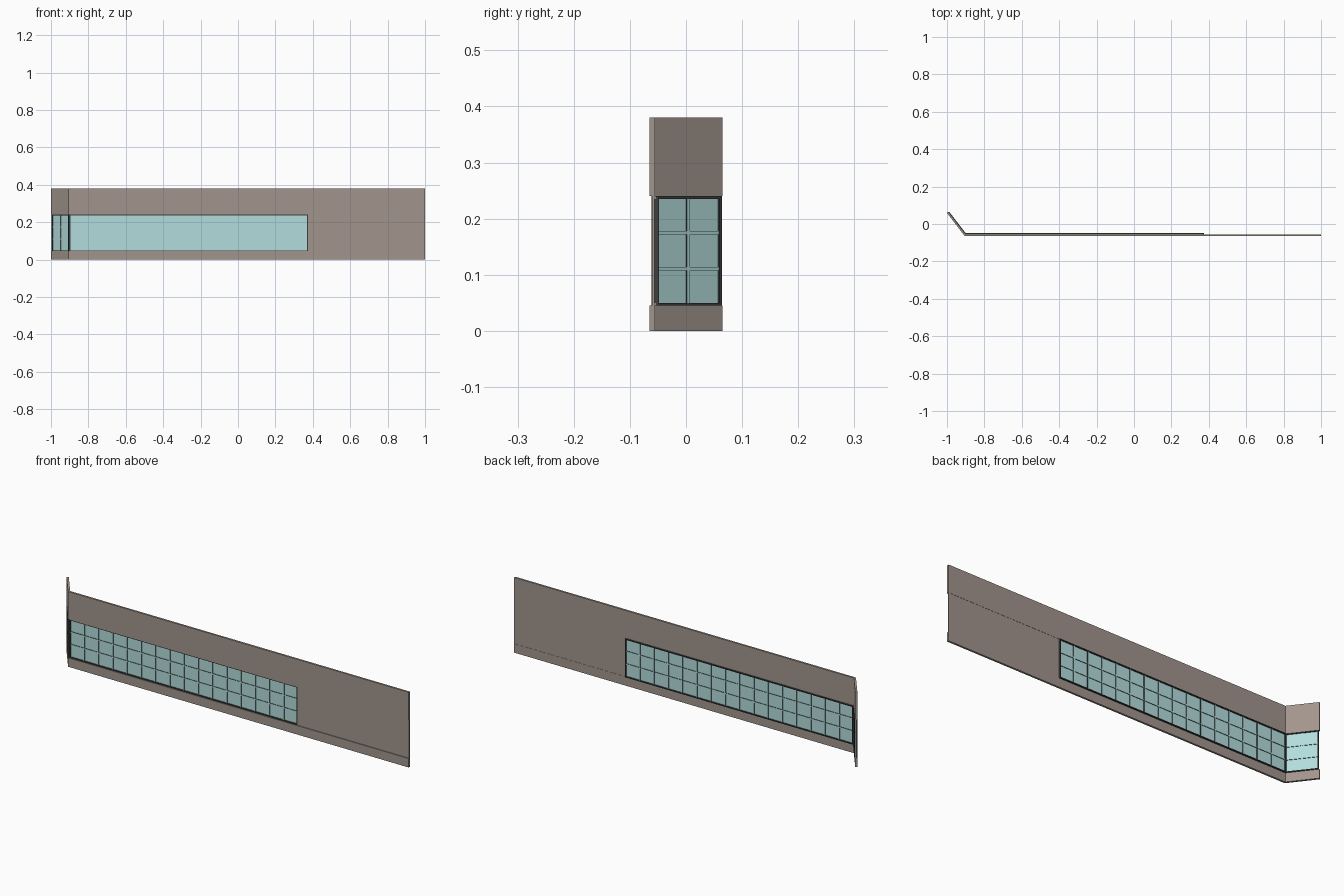
import bpy, bmesh, math
from mathutils import Vector, Matrix

if "Cube" in bpy.data.objects:
    bpy.data.objects.remove(bpy.data.objects["Cube"])


def material(name, rgb):
    m = bpy.data.materials.new(name)
    m.diffuse_color = (*rgb, 1)
    m.use_nodes = True
    m.node_tree.nodes["Principled BSDF"].inputs["Base Color"].default_value = m.diffuse_color
    return m


STONE = material("warm grey wall", (0.36, 0.30, 0.265))
GLASS = material("pale teal glass", (0.45, 0.72, 0.72))
DARK = material("dark frame", (0.045, 0.05, 0.047))


def finish(name, bm, mats, matrix=None):
    bmesh.ops.recalc_face_normals(bm, faces=bm.faces)
    me = bpy.data.meshes.new(name)
    bm.to_mesh(me)
    bm.free()
    for m in mats:
        me.materials.append(m)
    ob = bpy.data.objects.new(name, me)
    bpy.context.collection.objects.link(ob)
    if matrix:
        ob.matrix_world = matrix
    return ob


def add_box(bm, x0, x1, y0, y1, z0, z1):
    size = Vector((x1 - x0, y1 - y0, z1 - z0))
    mid = Vector((x0 + x1, y0 + y1, z0 + z1)) / 2
    bmesh.ops.create_cube(bm, size=1, matrix=Matrix.Translation(mid) @ Matrix.Diagonal((*size, 1)))


def band(name, plan, z0, z1):
    """Extrude a plan outline upwards."""
    bm = bmesh.new()
    face = bm.faces.new([bm.verts.new((x, y, z0)) for x, y in plan])
    top = bmesh.ops.extrude_face_region(bm, geom=[face])["geom"]
    bmesh.ops.translate(bm, vec=(0, 0, z1 - z0), verts=[v for v in top if isinstance(v, bmesh.types.BMVert)])
    finish(name, bm, [STONE])


# Angled wall bands below and above the glazing
PLAN = [(1, -0.065), (-0.905, -0.065), (-1, 0.059), (-0.992, 0.065), (-0.9, -0.055), (1, -0.055)]
Z0, Z1 = 0.045, 0.24
band("base_wall", PLAN, 0, Z0)
band("upper_wall", PLAN, Z1, 0.38)

# Solid infill beside the glazing, recessed from both wall faces
bm = bmesh.new()
add_box(bm, 0.375, 1, -0.0605, -0.056, Z0, Z1)
finish("infill_wall", bm, [STONE])


def glazing(prefix, length, columns, matrix):
    """Local x runs along the wall, local y is depth with the front at -y."""
    bm = bmesh.new()
    add_box(bm, 0, length, -0.001, 0.001, Z0, Z1)
    finish(prefix + "_glass", bm, [GLASS], matrix)

    # Glazing bars: dark flanks, pale faces
    bm = bmesh.new()
    w, d = 0.003, 0.005
    for i in range(1, columns):
        x = length * i / columns
        add_box(bm, x - w, x + w, -d, d, Z0, Z1)
    for z in (0.111, 0.175):
        add_box(bm, 0, length, -d + 0.001, d - 0.001, z - w, z + w)
    for f in bm.faces:
        f.normal_update()
        f.material_index = 1 if abs(f.normal.y) > 0.9 else 0
    finish(prefix + "_bars", bm, [DARK, GLASS], matrix)

    # Outer frame
    bm = bmesh.new()
    t, d = 0.005, 0.0065
    add_box(bm, 0, length, -d, d, Z0, Z0 + t)
    add_box(bm, 0, length, -d, d, Z1 - t, Z1)
    add_box(bm, 0, t, -d, d, Z0 + t, Z1 - t)
    add_box(bm, length - t, length, -d, d, Z0 + t, Z1 - t)
    finish(prefix + "_frame", bm, [DARK], matrix)


# Long front window and short window on the angled return
glazing("front_window", 1.275, 16, Matrix.Translation((-0.9, -0.055, 0)))
start, end = Vector((-0.992, 0.060, 0)), Vector((-0.902, -0.057, 0))
run = end - start
glazing("return_window", run.length, 2,
        Matrix.Translation(start) @ Matrix.Rotation(math.atan2(run.y, run.x), 4, 'Z'))
